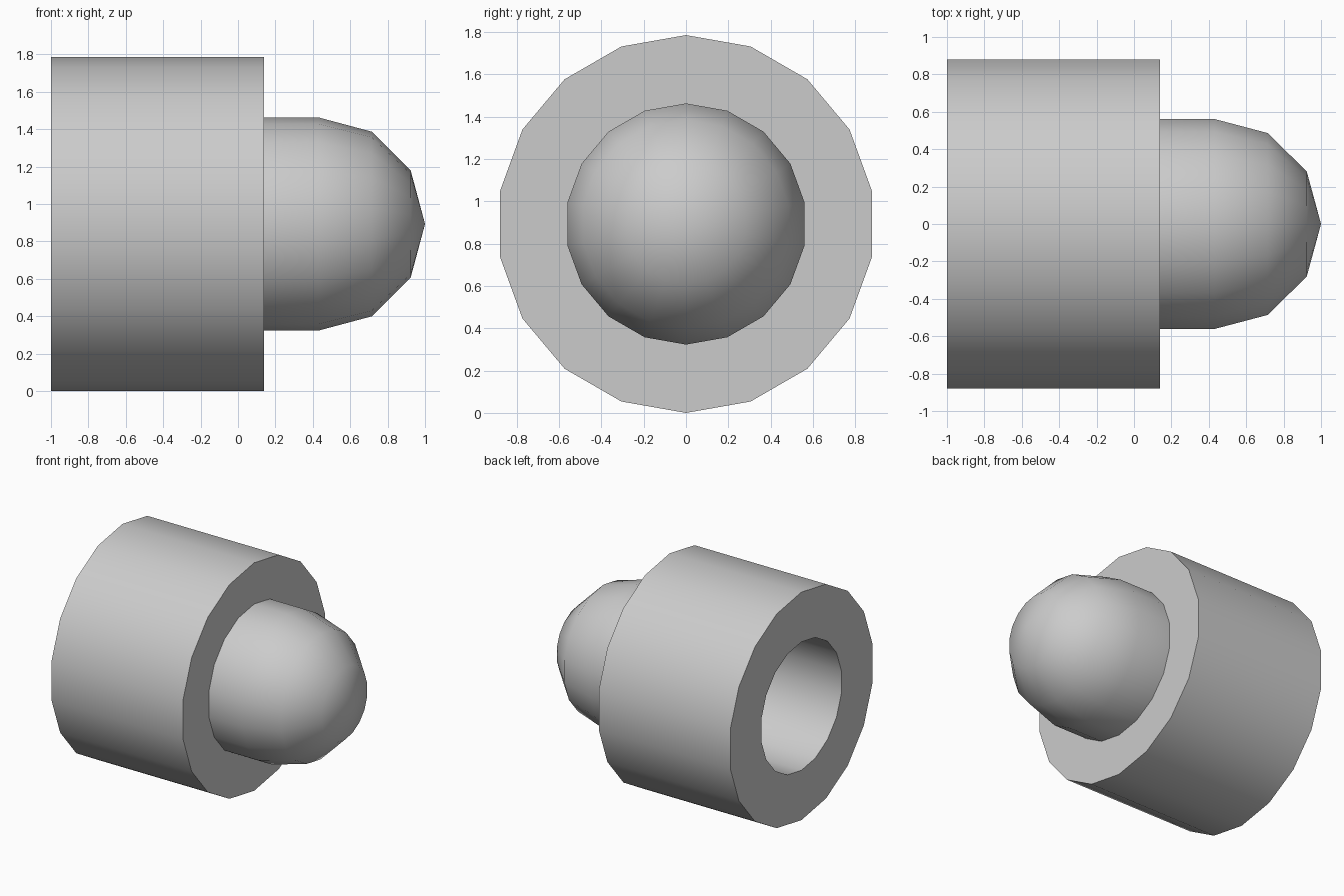
import bpy, bmesh
from math import sin, cos, pi, radians

if "Cube" in bpy.data.objects:
    bpy.data.objects.remove(bpy.data.objects["Cube"])

SIDES = 18
R = 0.893          # collar radius, also the axis height
BORE = 0.503       # inner radius
DOME = 0.57        # dome radius
DOME_X = 0.43      # centre of both dome curves


def arc(radius, steps=3):
    """Quarter circle from the side wall to just before the pole."""
    return [(DOME_X + radius * sin(i * pi / 2 / steps),
             radius * cos(i * pi / 2 / steps)) for i in range(steps)]


def lathe(name, profile):
    """Spin (x, radius) points around the x axis; zero radius makes a pole."""
    bm = bmesh.new()
    rings = []
    for x, r in profile:
        if r == 0:
            rings.append([bm.verts.new((x, 0, R))] * SIDES)
        else:
            rings.append([bm.verts.new((x, r * sin(2 * pi * i / SIDES),
                                        R + r * cos(2 * pi * i / SIDES)))
                          for i in range(SIDES)])
    for a, b in zip(rings, rings[1:]):
        for i in range(SIDES):
            j = (i + 1) % SIDES
            corners = list(dict.fromkeys((a[i], a[j], b[j], b[i])))
            bm.faces.new(corners)
    bmesh.ops.recalc_face_normals(bm, faces=bm.faces)
    mesh = bpy.data.meshes.new(name)
    bm.to_mesh(mesh)
    bm.free()
    obj = bpy.data.objects.new(name, mesh)
    bpy.context.collection.objects.link(obj)
    bpy.context.view_layer.objects.active = obj
    obj.select_set(True)
    bpy.ops.object.shade_smooth_by_angle(angle=radians(40))
    return obj


# Outer dome and collar, back rim, then the hollow inside
outside = [(1.0, 0)] + arc(DOME)[::-1] + [(0.14, DOME), (0.14, R), (-1.0, R)]
inside = [(-1.0, BORE)] + arc(BORE) + [(DOME_X + BORE, 0)]
lathe("domed_cap", outside + inside)
